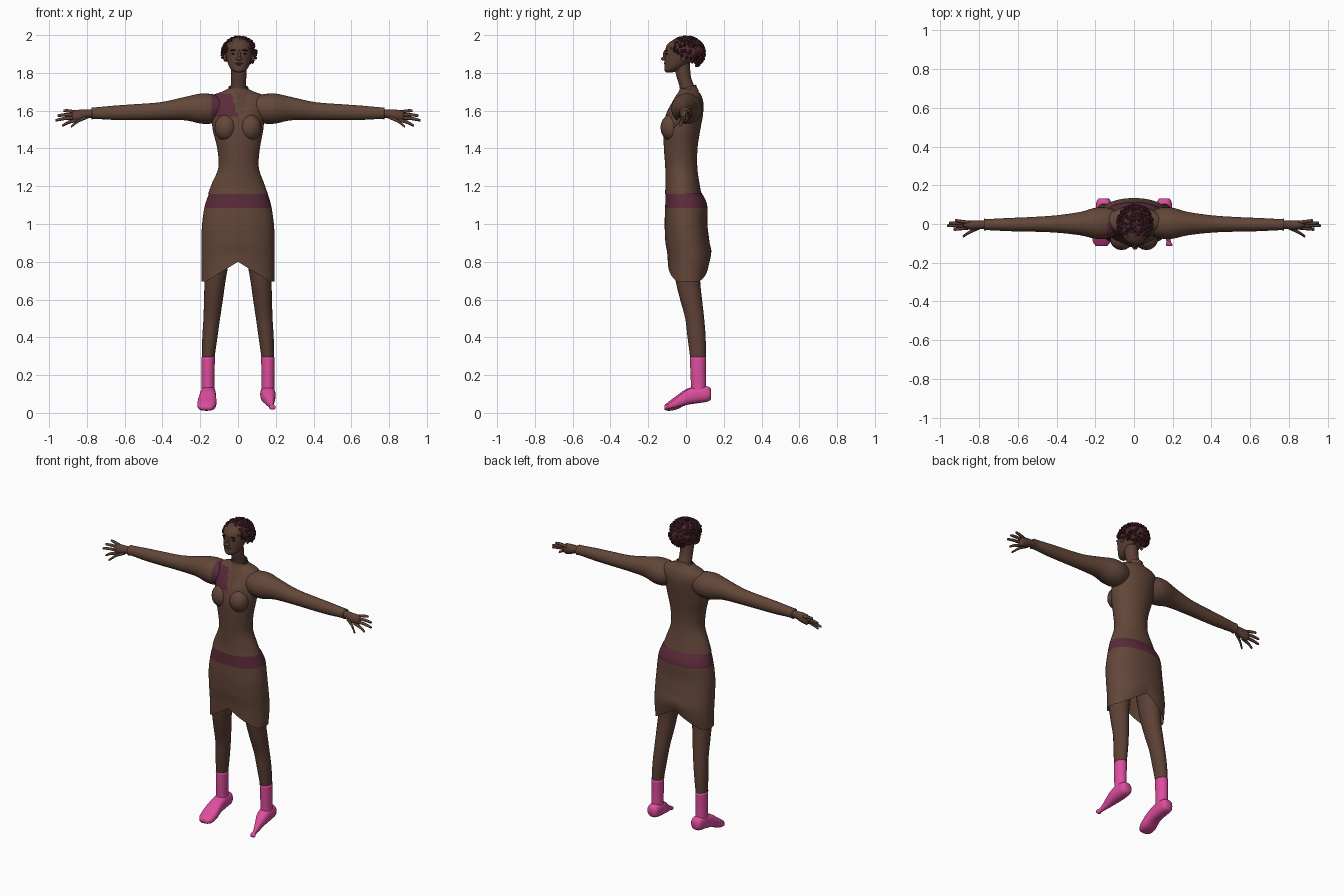
import bpy, bmesh, math, random
from mathutils import Matrix, Vector

random.seed(4)
cube = bpy.data.objects.get("Cube")
if cube:
    bpy.data.objects.remove(cube, do_unlink=True)


def material(name, r, g, b):
    m = bpy.data.materials.new(name)
    m.use_nodes = True
    m.diffuse_color = (r, g, b, 1)
    m.node_tree.nodes["Principled BSDF"].inputs["Base Color"].default_value = (r, g, b, 1)
    return m


CLOTH = material("brown cloth", .125, .062, .041)
SKIN = material("brown skin", .108, .052, .036)
MAROON = material("maroon", .105, .024, .042)
PINK = material("pink", .72, .075, .34)
HAIR = material("dark red hair", .085, .022, .03)
DARK = material("near black", .015, .008, .008)


def finish(name, bm, mat, smooth=True):
    bmesh.ops.recalc_face_normals(bm, faces=bm.faces)
    me = bpy.data.meshes.new(name)
    bm.to_mesh(me)
    bm.free()
    me.materials.append(mat)
    ob = bpy.data.objects.new(name, me)
    bpy.context.collection.objects.link(ob)
    for p in me.polygons:
        p.use_smooth = smooth
    return ob


def smooth_rings(rings, steps):
    # Catmull-Rom interpolation between the key sections
    out = []
    for i in range(len(rings) - 1):
        a, b, c, d = (rings[max(0, min(j, len(rings) - 1))] for j in range(i - 1, i + 3))
        for k in range(steps):
            t = k / steps
            out.append([q + .5 * t * (r - p + t * (2*p - 5*q + 4*r - s + t * (3*(q - r) + s - p)))
                        for p, q, r, s in zip(a, b, c, d)])
    return out + [list(rings[-1])]


def loft(name, rings, mat, axis="z", sides=20, power=2, steps=4, caps=True, warp=None, sx=1):
    # each section is centre x, y, z and two half widths
    bm = bmesh.new()
    loops = []
    for x, y, z, a, b in smooth_rings(rings, steps):
        loop = []
        for i in range(sides):
            t = 2 * math.pi * i / sides
            c, s = math.cos(t), math.sin(t)
            u = a * math.copysign(abs(c) ** (2 / power), c)
            v = b * math.copysign(abs(s) ** (2 / power), s)
            off = {"x": (0, u, v), "y": (u, 0, v), "z": (u, v, 0)}[axis]
            co = Vector((x, y, z)) + Vector(off)
            if warp:
                co = Vector(warp(*co))
            co.x *= sx
            loop.append(bm.verts.new(co))
        loops.append(loop)
    for lo, hi in zip(loops, loops[1:]):
        for i in range(sides):
            j = (i + 1) % sides
            bm.faces.new((lo[i], lo[j], hi[j], hi[i]))
    if caps:
        bm.faces.new(loops[0])
        bm.faces.new(loops[-1])
    return finish(name, bm, mat)


def blob(name, centre, size, mat, tilt=0):
    bm = bmesh.new()
    bmesh.ops.create_uvsphere(bm, u_segments=16, v_segments=10, radius=1,
                              matrix=Matrix.Translation(centre) @ Matrix.Rotation(tilt, 4, "Y")
                              @ Matrix.Diagonal((*size, 1)))
    return finish(name, bm, mat)


def paint(ob, mat, rule):
    ob.data.materials.append(mat)
    slot = len(ob.data.materials) - 1
    for p in ob.data.polygons:
        if rule(p.center, p.normal):
            p.material_index = slot


def chest_patch(c, n):
    return n.y < -.05 and -.145 < c.x < -.035 + (1.69 - c.z) * .3 and 1.57 < c.z < 1.688


def neckline(c, n):
    return n.y < 0 and c.z > 1.58 and abs(c.x - .018) < (c.z - 1.57) * .26


# Top with chest patch and open neck
torso = loft("top", [
    (0, -.015, 1.16, .158, .097), (0, -.018, 1.21, .14, .09), (.003, -.025, 1.3, .107, .085),
    (.003, -.028, 1.4, .113, .089), (0, -.022, 1.5, .134, .098), (0, -.008, 1.58, .14, .098),
    (0, .008, 1.64, .15, .084), (0, .014, 1.68, .135, .067), (0, .014, 1.7, .085, .053),
    (0, .01, 1.72, .046, .042)], CLOTH, sides=72, steps=6, caps=False)
paint(torso, MAROON, chest_patch)
paint(torso, SKIN, neckline)


def collar_tilt(x, y, z):
    return x, y, z + .3 * y - (.015 if y < -.02 else 0)


loft("collar", [(.002, .012, 1.685, .068, .056), (.002, .01, 1.705, .055, .048),
                (.002, .008, 1.722, .052, .046)], CLOTH, sides=32, caps=False, warp=collar_tilt)


# Skirt: belt band above, hem rising at the centre front and back
def hem(x, y, z):
    low = .695 + .105 * (1 - min(1, abs(x) / .17))
    return x, y, z if z > .9 else low + (z - .69) * (.9 - low) / .21


skirt = loft("skirt", [
    (.002, -.012, 1.165, .153, .095), (0, .001, 1.1, .175, .111), (0, 0, 1.0, .19, .113),
    (0, .008, .9, .194, .117), (0, .017, .8, .194, .117), (0, .012, .69, .192, .108)],
    CLOTH, sides=64, power=2.2, steps=6, caps=False, warp=hem)
paint(skirt, MAROON, lambda c, n: c.z > 1.09)

# Limbs, mirrored
for side, sx in (("left", 1), ("right", -1)):
    sleeve = loft(side + "_sleeve", [
        (.08, .005, 1.615, .06, .06), (.14, .005, 1.61, .08, .078), (.2, .004, 1.611, .08, .079),
        (.28, .002, 1.611, .06, .062), (.41, 0, 1.598, .044, .047), (.55, -.002, 1.592, .037, .042),
        (.65, -.003, 1.589, .034, .038), (.75, -.003, 1.587, .029, .031),
        (.775, -.003, 1.585, .031, .032)], CLOTH, "x", sides=32, sx=sx)
    paint(sleeve, MAROON, chest_patch)

    blob(side + "_bust", (sx * .064, -.078, 1.51), (.06, .057, .07), CLOTH)

    loft(side + "_palm", [
        (.74, -.003, 1.585, .02, .022), (.79, -.004, 1.583, .022, .023), (.83, -.006, 1.575, .025, .031),
        (.865, -.004, 1.57, .021, .033), (.88, -.004, 1.568, .01, .02)], SKIN, "x", 14, sx=sx)
    fingers = {"index": (.86, -.02, 1.55, .932, -.028, 1.522), "middle": (.865, -.009, 1.562, .965, -.008, 1.55),
               "ring": (.865, .002, 1.577, .955, .006, 1.574), "little": (.86, .008, 1.59, .925, .018, 1.6),
               "thumb": (.81, -.02, 1.565, .885, -.062, 1.518)}
    for finger, (x0, y0, z0, x1, y1, z1) in fingers.items():
        xm, ym, zm = (x0 + x1) / 2, (y0 + y1) / 2, (z0 + z1) / 2 + .003
        loft(f"{side}_{finger}_finger", [(x0 - .01, y0, z0, .009, .009), (xm, ym, zm, .009, .009),
             (x1 - .005, y1, z1, .007, .007), (x1, y1, z1, .003, .003)], SKIN, "x", 8, steps=3, sx=sx)

    loft(side + "_leg", [
        (.1, .005, .97, .075, .08), (.113, .005, .82, .068, .075), (.122, .01, .7, .056, .065),
        (.13, .027, .6, .05, .058), (.139, .046, .5, .044, .05), (.149, .056, .4, .04, .048),
        (.157, .063, .3, .034, .042), (.158, .064, .25, .032, .04)], SKIN, sides=24, sx=sx)
    loft(side + "_sock", [
        (.159, .066, .1, .036, .041), (.159, .066, .15, .034, .04), (.159, .064, .22, .035, .041),
        (.158, .064, .295, .036, .043)], PINK, sides=24, sx=sx)

    blob(side + "_ear", (.005 + sx * .074, -.012, 1.883), (.009, .016, .024), SKIN)
    blob(side + "_eye", (.005 + sx * .028, -.1, 1.902), (.013, .008, .005), DARK)
    blob(side + "_brow", (.005 + sx * .03, -.104, 1.92), (.018, .007, .004), DARK, sx * .12)

# Shoes: broad right toe, pinched left toe
heel = [(.157, .133, .1, .024, .026), (.157, .115, .1, .037, .04), (.158, .06, .097, .04, .046)]
loft("right_shoe", heel + [
    (.16, 0, .083, .044, .042), (.164, -.05, .054, .05, .036), (.167, -.09, .036, .046, .025),
    (.168, -.113, .029, .03, .013)], PINK, "y", 24, 2.6, sx=-1)
loft("left_shoe", heel + [
    (.162, .01, .085, .036, .04), (.17, -.04, .06, .022, .028), (.178, -.085, .037, .011, .014),
    (.182, -.105, .03, .017, .013), (.182, -.114, .028, .013, .009)], PINK, "y", 24, 2.4)

# Neck, head and face
loft("neck", [(.002, .012, 1.67, .055, .045), (.002, .007, 1.72, .042, .04),
              (.004, -.012, 1.78, .04, .038), (.005, -.025, 1.86, .043, .045)], SKIN, sides=24)
loft("head", [
    (.005, -.088, 1.803, .016, .018), (.005, -.076, 1.814, .037, .038), (.005, -.055, 1.84, .055, .058),
    (.005, -.033, 1.88, .067, .08), (.005, -.02, 1.92, .073, .09), (.005, -.012, 1.955, .068, .084),
    (.005, -.005, 1.985, .035, .045)], SKIN, sides=28)
blob("nose_bridge", (.005, -.11, 1.895), (.009, .012, .026), SKIN)
blob("nose_tip", (.005, -.118, 1.875), (.016, .014, .01), SKIN)
blob("upper_lip", (.005, -.105, 1.85), (.022, .013, .006), SKIN)
blob("lower_lip", (.005, -.102, 1.84), (.019, .013, .007), SKIN)


# Short curly hair: a cap cut along the hairline, covered in small curls
def above_hairline(p):
    return p.z > 1.878 - .62 * p.y


bm = bmesh.new()
bmesh.ops.create_icosphere(bm, subdivisions=4, radius=1, matrix=Matrix.Translation((.006, .002, 1.905))
                           @ Matrix.Diagonal((.085, .096, .085, 1)))
bmesh.ops.delete(bm, geom=[v for v in bm.verts if not above_hairline(v.co)], context="VERTS")
spots = [(v.co.copy(), v.normal.copy()) for v in bm.verts]
for co, normal in random.sample(spots, min(170, len(spots))):
    spin = Matrix.Rotation(random.uniform(0, 3), 4, normal)
    bmesh.ops.create_icosphere(bm, subdivisions=1, radius=1, matrix=Matrix.Translation(co) @ spin
                               @ Matrix.Diagonal((.016, .01, .01, 1)))
hair = finish("hair", bm, HAIR, smooth=False)
paint(hair, DARK, lambda c, n: random.random() < .12)
